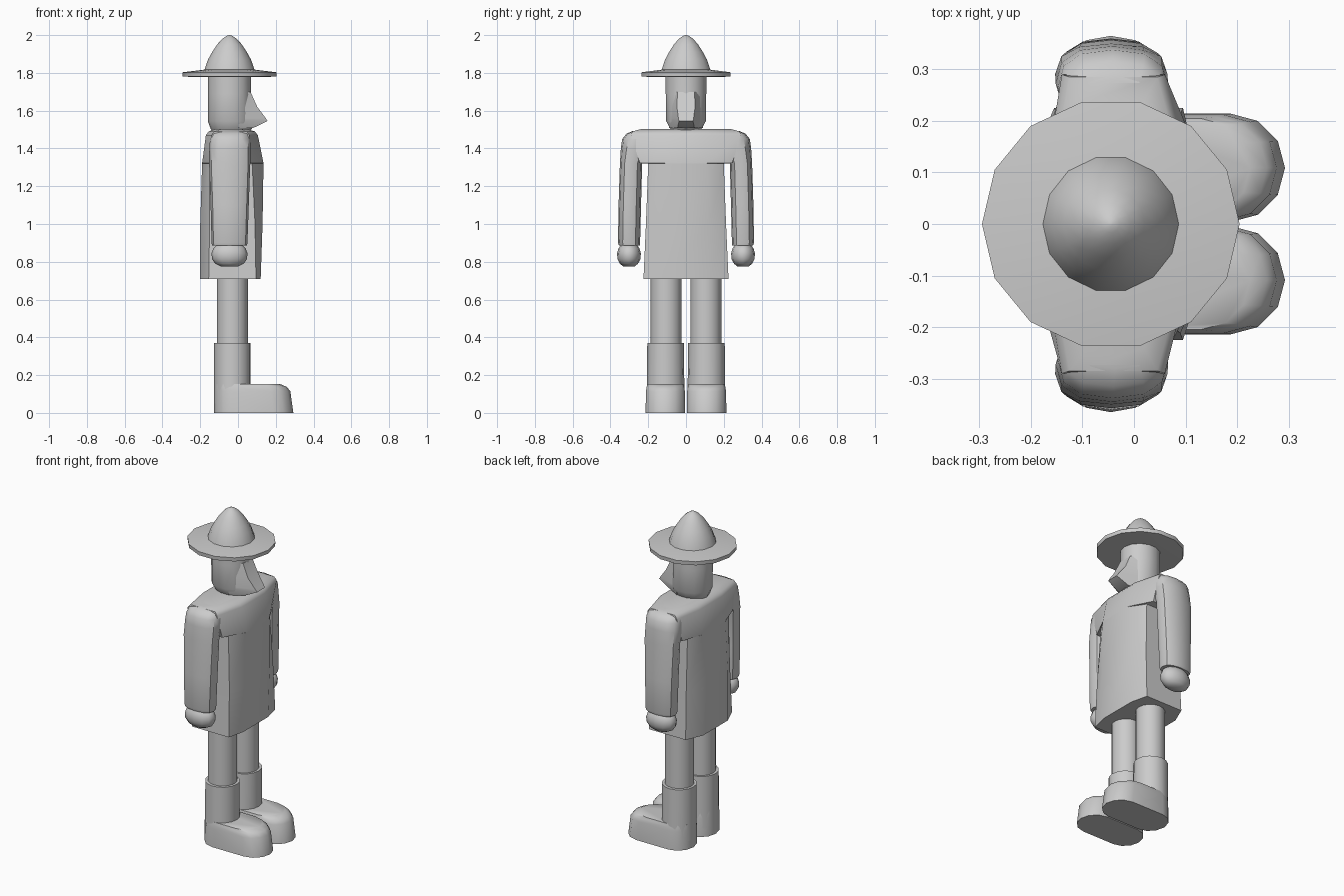
import bpy, bmesh
from math import sin, cos, pi, radians


def loft(name, rings, mirror=False, angle=40):
    """Skin a stack of equal-length point rings, capping both ends."""
    bm = bmesh.new()
    loops = [[bm.verts.new(p) for p in ring] for ring in rings]
    n = len(loops[0])
    for a, b in zip(loops, loops[1:]):
        for i in range(n):
            j = (i + 1) % n
            bm.faces.new((a[i], a[j], b[j], b[i]))
    bm.faces.new(loops[0])
    bm.faces.new(loops[-1])
    bmesh.ops.recalc_face_normals(bm, faces=bm.faces)
    mesh = bpy.data.meshes.new(name)
    bm.to_mesh(mesh)
    bm.free()
    ob = bpy.data.objects.new(name, mesh)
    bpy.context.collection.objects.link(ob)
    if mirror:
        mod = ob.modifiers.new("mirror", 'MIRROR')
        mod.use_axis = (False, True, False)
        mod.use_mirror_merge = False
    bpy.ops.object.select_all(action='DESELECT')
    ob.select_set(True)
    bpy.context.view_layer.objects.active = ob
    bpy.ops.object.shade_smooth_by_angle(angle=radians(angle))
    return ob


def ellipse(z, rx, ry, cx=-0.045, cy=0.0, n=14):
    return [(cx + rx * cos(2 * pi * i / n), cy + ry * sin(2 * pi * i / n), z)
            for i in range(n)]


def span(z, x0, x1, y0, y1, n=14, e=1.0):
    """Rounded ring filling a rectangle; e < 1 makes it squarer."""
    pw = lambda v: abs(v) ** e * (1 if v >= 0 else -1)
    return [((x0 + x1) / 2 + (x1 - x0) / 2 * pw(cos(2 * pi * i / n)),
             (y0 + y1) / 2 + (y1 - y0) / 2 * pw(sin(2 * pi * i / n)), z)
            for i in range(n)]


def coat_ring(z, back, front, flat, hw, sback, sfront):
    """Octagon: flat front and back, chamfers, flat sides."""
    return [(front, -flat, z), (front, flat, z), (sfront, hw, z), (sback, hw, z),
            (back, flat, z), (back, -flat, z), (sback, -hw, z), (sfront, -hw, z)]


# hat
loft("hat_brim", [ellipse(1.778, 0.12, 0.12), ellipse(1.78, 0.248, 0.241),
                  ellipse(1.803, 0.25, 0.243), ellipse(1.818, 0.125, 0.125)], angle=30)
crown = [(1.81, 0.134), (1.83, 0.128), (1.87, 0.114), (1.91, 0.092),
         (1.95, 0.066), (1.98, 0.039), (1.995, 0.017), (2.0, 0.004)]
loft("hat_crown", [ellipse(z, r, r) for z, r in crown], angle=50)

# head and long pointed nose
loft("head", [span(1.48, -0.13, 0.05, -0.07, 0.07),
              span(1.505, -0.145, 0.075, -0.085, 0.085),
              span(1.545, -0.16, 0.075, -0.108, 0.108),
              span(1.69, -0.16, 0.07, -0.11, 0.11),
              span(1.79, -0.16, 0.07, -0.11, 0.11)])
nose = [(1.508, 0.08, 0.045), (1.545, 0.156, 0.037), (1.56, 0.147, 0.04),
        (1.62, 0.102, 0.048), (1.70, 0.066, 0.045)]
loft("nose", [[(0.0, -0.09, z), (x, -w, z), (x, w, z), (0.0, 0.09, z)]
              for z, x, w in nose], angle=35)

# coat body, widening into the shoulders above the armpits
loft("coat", [coat_ring(0.71, -0.2, 0.12, 0.12, 0.225, -0.155, 0.095),
              coat_ring(1.0, -0.2, 0.13, 0.12, 0.212, -0.15, 0.09),
              coat_ring(1.32, -0.19, 0.135, 0.11, 0.2, -0.15, 0.075),
              coat_ring(1.322, -0.19, 0.135, 0.11, 0.245, -0.145, 0.065),
              coat_ring(1.47, -0.17, 0.105, 0.11, 0.29, -0.14, 0.06),
              coat_ring(1.49, -0.155, 0.09, 0.12, 0.285, -0.125, 0.045),
              coat_ring(1.502, -0.12, 0.05, 0.1, 0.24, -0.09, 0.02)])

# sleeves and hands
loft("sleeve", [span(0.885, -0.137, 0.047, 0.245, 0.355, 12, 0.8),
                span(0.9, -0.14, 0.05, 0.243, 0.36, 12, 0.8),
                span(1.1, -0.145, 0.057, 0.238, 0.357, 12, 0.8),
                span(1.32, -0.153, 0.065, 0.232, 0.35, 12, 0.8),
                span(1.40, -0.152, 0.066, 0.20, 0.345, 12, 0.8),
                span(1.45, -0.148, 0.066, 0.19, 0.338, 12, 0.8),
                span(1.478, -0.14, 0.06, 0.185, 0.315, 12, 0.8),
                span(1.493, -0.12, 0.045, 0.18, 0.28, 12, 0.8)], mirror=True)
hand = [(0.775, 0.045, 0.03), (0.79, 0.076, 0.048), (0.815, 0.093, 0.061),
        (0.845, 0.095, 0.063), (0.87, 0.086, 0.056), (0.89, 0.065, 0.042)]
loft("hand", [ellipse(z, rx, ry, cy=0.302, n=12) for z, rx, ry in hand],
     mirror=True, angle=50)

# legs and boot shafts
loft("leg", [ellipse(z, 0.082, 0.082, -0.03, 0.105, 16) for z in (0.34, 0.73)], mirror=True)
loft("boot_shaft", [ellipse(0.05, 0.097, 0.1, -0.03, 0.108, 16),
                    ellipse(0.37, 0.097, 0.097, -0.03, 0.108, 16)], mirror=True)


# boot feet: round heel and toe, toe sloping back towards the top
def sole(z, toe, r):
    n = 7
    pts = []
    for i in range(n):
        a = -pi / 2 + pi * i / (n - 1)
        pts.append((toe - r + r * cos(a), 0.109 + r * sin(a), z))
    for i in range(n):
        a = pi / 2 + pi * i / (n - 1)
        pts.append((-0.03 + 0.097 * cos(a), 0.109 + r * sin(a), z))
    return pts


loft("boot_foot", [sole(0.0, 0.293, 0.105), sole(0.115, 0.277, 0.103),
                   sole(0.138, 0.258, 0.099), sole(0.152, 0.225, 0.096)],
     mirror=True, angle=35)
